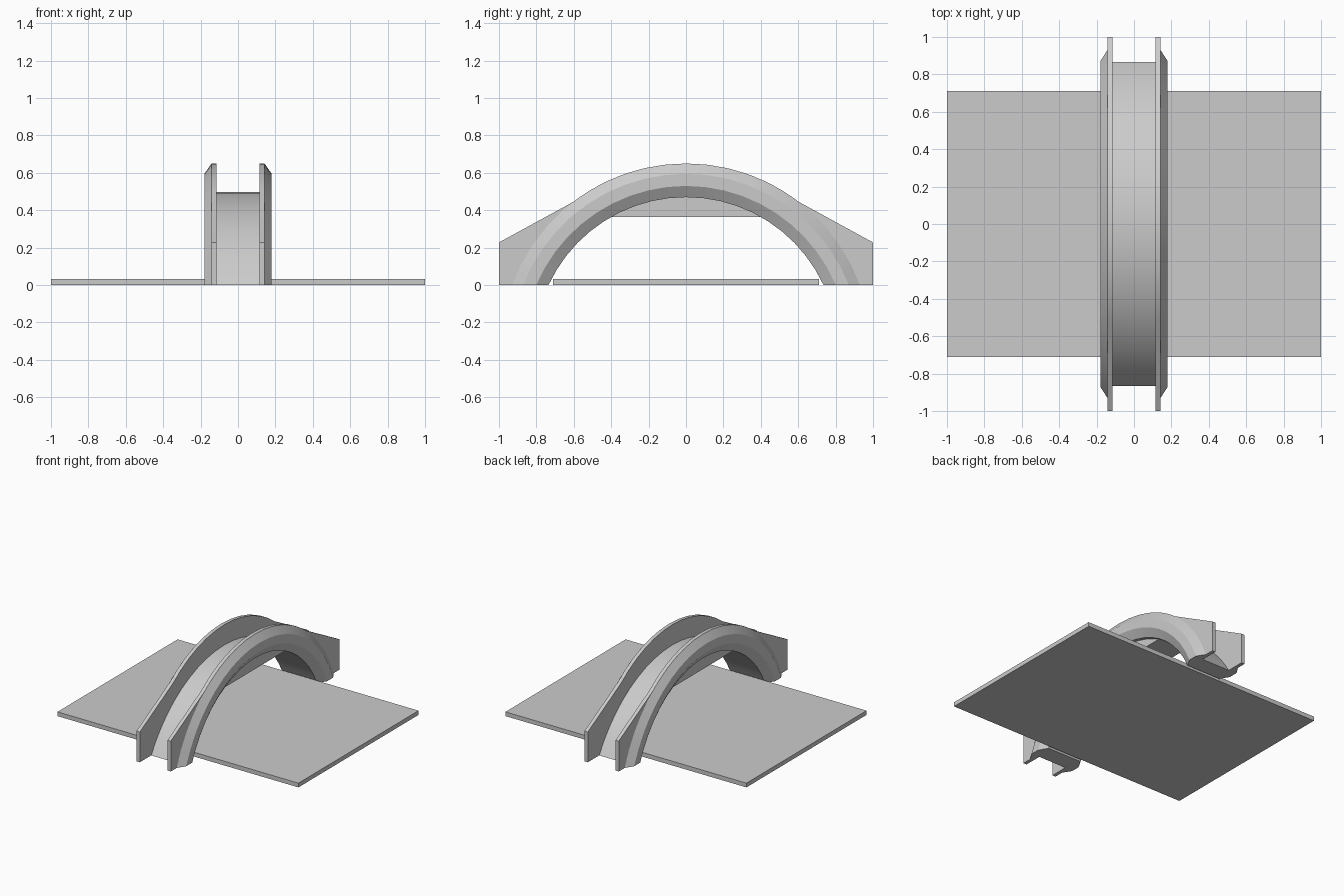
import bpy
import bmesh
from math import sqrt, acos, sin, cos, radians

cube = bpy.data.objects.get("Cube")
if cube:
    bpy.data.objects.remove(cube)

stone = bpy.data.materials.new("plain grey")
stone.use_nodes = True
grey = (0.6, 0.6, 0.6, 1)
stone.diffuse_color = grey
stone.node_tree.nodes["Principled BSDF"].inputs["Base Color"].default_value = grey

ARCH_Z = -0.34          # height of the arch circle centre
INNER, OUTER = 0.81, 0.99
WALL_IN, WALL_OUT, RIM_X = 0.115, 0.142, 0.18


def arc(radius, centre_z, floor=0.0, steps=20):
    """Points (y, z) of a circle above floor, from -y to +y."""
    half = acos((floor - centre_z) / radius)
    angles = [half * (2 * i / steps - 1) for i in range(steps + 1)]
    return [(radius * sin(a), centre_z + radius * cos(a)) for a in angles]


def finish(name, bm, mirror=False):
    bmesh.ops.recalc_face_normals(bm, faces=bm.faces)
    mesh = bpy.data.meshes.new(name)
    bm.to_mesh(mesh)
    bm.free()
    mesh.materials.append(stone)
    obj = bpy.data.objects.new(name, mesh)
    bpy.context.collection.objects.link(obj)
    if mirror:
        obj.modifiers.new("both sides", "MIRROR")
    bpy.ops.object.select_all(action="DESELECT")
    obj.select_set(True)
    bpy.context.view_layer.objects.active = obj
    bpy.ops.object.shade_smooth_by_angle(angle=radians(20))
    return obj


def extrude_profile(name, profile, x0, x1, mirror=False):
    """Extrude a closed (y, z) outline from x0 to x1."""
    bm = bmesh.new()
    face = bm.faces.new([bm.verts.new((x0, y, z)) for y, z in profile])
    result = bmesh.ops.extrude_face_region(bm, geom=[face], use_keep_orig=True)
    verts = [v for v in result["geom"] if isinstance(v, bmesh.types.BMVert)]
    bmesh.ops.translate(bm, verts=verts, vec=(x1 - x0, 0, 0))
    return finish(name, bm, mirror)


# Flat ground slab
bm = bmesh.new()
bmesh.ops.create_cube(bm, size=1)
bmesh.ops.scale(bm, vec=(2, 1.424, 0.032), verts=bm.verts)
bmesh.ops.translate(bm, vec=(0, 0, 0.016), verts=bm.verts)
finish("ground_slab", bm)

# Walkway: shallow curved top, arched legs and a flat ceiling at the crown
ceiling = 0.365
legs = [(y, min(z, ceiling)) for y, z in arc(INNER, ARCH_Z)]
corner = sqrt(INNER ** 2 - (ceiling - ARCH_Z) ** 2)
left_leg = [p for p in legs if p[0] < -corner] + [(-corner, ceiling)]
right_leg = [(-y, z) for y, z in reversed(left_leg)]
walkway = arc(1.0, -0.502) + list(reversed(left_leg + right_leg))
extrude_profile("walkway", walkway, -WALL_IN, WALL_IN)

# Side walls: arched parapets with straight sloping wings at the ends
wing_y = 0.605
crown = arc(OUTER, ARCH_Z, floor=sqrt(OUTER ** 2 - wing_y ** 2) + ARCH_Z, steps=12)
wall = [(-1, 0), (-1, 0.228)] + crown + [(1, 0.228), (1, 0)]
wall += list(reversed(arc(INNER, ARCH_Z)))
extrude_profile("side_walls", wall, WALL_IN, WALL_OUT, mirror=True)

# Bevelled arch ribs on the outer faces of the walls
bm = bmesh.new()
section = [(WALL_OUT, INNER), (RIM_X, 0.87), (RIM_X, 0.935), (WALL_OUT, OUTER)]
rings = [[bm.verts.new((x, y, z)) for y, z in arc(r, ARCH_Z)] for x, r in section]
for a, b in zip(rings, rings[1:]):
    for i in range(len(a) - 1):
        bm.faces.new((a[i], a[i + 1], b[i + 1], b[i]))
for end in (0, -1):
    bm.faces.new([ring[end] for ring in rings])
finish("arch_ribs", bm, mirror=True)
